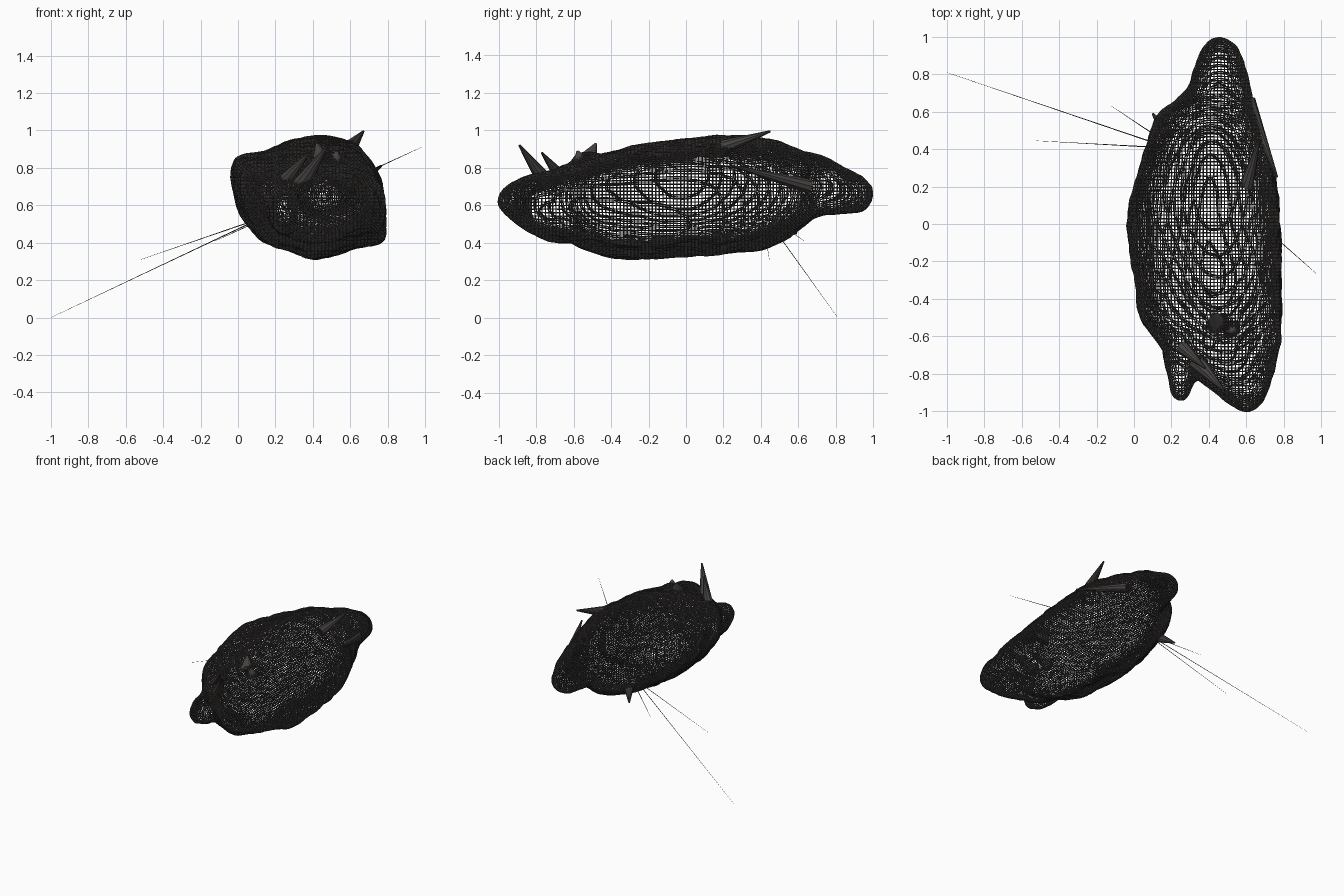
import bpy, bmesh, math
from mathutils import Vector

if "Cube" in bpy.data.objects:
    bpy.data.objects.remove(bpy.data.objects["Cube"])

dark = bpy.data.materials.new("dark_charcoal")
dark.diffuse_color = (0.06, 0.055, 0.053, 1)
dark.use_nodes = True
dark.node_tree.nodes["Principled BSDF"].inputs["Base Color"].default_value = dark.diffuse_color

# Stations along the body: y, x min, x max, z min, z max, irregularity
STATIONS = [
    (-1.00, 0.57, 0.63, 0.59, 0.65, 0.0),
    (-0.95, 0.49, 0.69, 0.54, 0.71, 0.1),
    (-0.85, 0.37, 0.73, 0.47, 0.76, 0.2),
    (-0.75, 0.22, 0.76, 0.42, 0.78, 0.4),
    (-0.62, 0.11, 0.785, 0.40, 0.82, 0.6),
    (-0.50, 0.03, 0.79, 0.35, 0.86, 0.8),
    (-0.30, 0.00, 0.79, 0.31, 0.91, 0.9),
    (0.00, -0.04, 0.785, 0.33, 0.955, 0.9),
    (0.25, 0.01, 0.76, 0.34, 0.97, 0.8),
    (0.45, 0.07, 0.71, 0.38, 0.95, 0.6),
    (0.60, 0.14, 0.66, 0.46, 0.90, 0.3),
    (0.70, 0.27, 0.63, 0.54, 0.87, 0.1),
    (0.85, 0.33, 0.59, 0.555, 0.80, 0.0),
    (0.95, 0.38, 0.54, 0.57, 0.75, 0.0),
    (1.00, 0.43, 0.48, 0.63, 0.69, 0.0),
]
# Lumpy cross-section in a unit box
SECTION = [(1, -.58), (.98, -.2), (.95, .25), (.85, .55), (.6, .88), (.18, 1),
           (-.18, .93), (-.54, .75), (-.85, .7), (-1, .5), (-.9, -.2), (-.6, -.7),
           (-.3, -.82), (.06, -1), (.55, -.82), (.93, -.72)]


def catmull(a, b, c, d, t):
    return tuple(0.5 * (2 * q + (r - p) * t + (2 * p - 5 * q + 4 * r - s) * t * t
                        + (3 * q - p - 3 * r + s) * t ** 3)
                 for p, q, r, s in zip(a, b, c, d))


def smooth_rows(rows, steps, closed=False):
    n, out = len(rows), []
    pick = (lambda i: rows[i % n]) if closed else (lambda i: rows[max(0, min(n - 1, i))])
    for i in range(n if closed else n - 1):
        out += [catmull(pick(i - 1), pick(i), pick(i + 1), pick(i + 2), k / steps)
                for k in range(steps)]
    return out if closed else out + [rows[-1]]


def loft(bm, rings):
    loops = [[bm.verts.new(p) for p in r] for r in rings]
    for a, b in zip(loops, loops[1:]):
        n = len(a)
        for i in range(n):
            bm.faces.new((a[i], a[(i + 1) % n], b[(i + 1) % n], b[i]))
    bm.faces.new(loops[0])
    bm.faces.new(loops[-1][::-1])


def prong(bm, base, tip, r0, r1, sides=10):
    # Tapered spike between two points
    base, tip = Vector(base), Vector(tip)
    q = (tip - base).to_track_quat('Z', 'Y')
    rings = []
    for c, r in ((base, r0), (tip, r1)):
        rings.append([c + q @ Vector((r * math.cos(2 * math.pi * i / sides),
                                      r * math.sin(2 * math.pi * i / sides), 0))
                      for i in range(sides)])
    loft(bm, rings)


def blob(bm, centre, size):
    res = bmesh.ops.create_icosphere(bm, subdivisions=3, radius=1)
    for v in res["verts"]:
        v.co = Vector(centre) + Vector(a * b for a, b in zip(v.co, size))


def finish(bm, name):
    bmesh.ops.recalc_face_normals(bm, faces=bm.faces[:])
    me = bpy.data.meshes.new(name)
    bm.to_mesh(me)
    bm.free()
    me.materials.append(dark)
    ob = bpy.data.objects.new(name, me)
    bpy.context.collection.objects.link(ob)
    return ob


# Main body with its front lobes, fused into one skin
bm = bmesh.new()
section = smooth_rows(SECTION, 3, closed=True)
rings = []
for y, x0, x1, z0, z1, w in smooth_rows(STATIONS, 4):
    ring = []
    for u, v in section:
        h = math.hypot(u, v)
        u2, v2 = u * w + u / h * (1 - w), v * w + v / h * (1 - w)
        ring.append(((x0 + x1) / 2 + u2 * (x1 - x0) / 2, y,
                     (z0 + z1) / 2 + v2 * (z1 - z0) / 2))
    rings.append(ring)
loft(bm, rings)
blob(bm, (0.25, -0.71, 0.57), (0.085, 0.23, 0.13))
blob(bm, (0.40, -0.63, 0.47), (0.13, 0.14, 0.075))
blob(bm, (0.48, -0.52, 0.81), (0.11, 0.10, 0.07))
body = finish(bm, "lumpy_body")
remesh = body.modifiers.new("fuse", 'REMESH')
remesh.mode = 'VOXEL'
remesh.voxel_size = 0.019
soft = body.modifiers.new("soften", 'SMOOTH')
soft.factor = 0.5
soft.iterations = 4
tex = bpy.data.textures.new("surface_bumps", 'CLOUDS')
tex.noise_scale = 0.12
bumps = body.modifiers.new("bumps", 'DISPLACE')
bumps.texture = tex
bumps.strength = 0.025
# Open mesh skin with pinholes
net = body.modifiers.new("net", 'WIREFRAME')
net.thickness = 0.009
net.use_even_offset = False

# Pointed prongs on the skin
bm = bmesh.new()
for base, tip, r in [
    ((0.60, 0.20, 0.91), (0.67, 0.45, 0.995), 0.04),
    ((0.61, 0.66, 0.70), (0.765, 0.25, 0.81), 0.04),
    ((0.34, -0.74, 0.71), (0.48, -0.89, 0.92), 0.05),
    ((0.26, -0.66, 0.74), (0.38, -0.77, 0.88), 0.04),
    ((0.45, -0.53, 0.83), (0.42, -0.48, 0.93), 0.06),
    ((0.52, -0.56, 0.83), (0.53, -0.58, 0.89), 0.05),
    ((0.18, 0.48, 0.52), (0.10, 0.59, 0.45), 0.04),
]:
    prong(bm, base, tip, r, 0.006)
finish(bm, "skin_prongs")

# Hair-thin whiskers
bm = bmesh.new()
for base, tip in [
    ((0.12, 0.43, 0.53), (-1.0, 0.81, 0.0)),
    ((0.12, 0.41, 0.53), (-0.52, 0.445, 0.31)),
    ((0.12, 0.47, 0.52), (-0.12, 0.63, 0.41)),
    ((0.72, -0.04, 0.79), (0.98, -0.27, 0.91)),
]:
    prong(bm, base, tip, 0.003, 0.0006, 4)
finish(bm, "whiskers")
